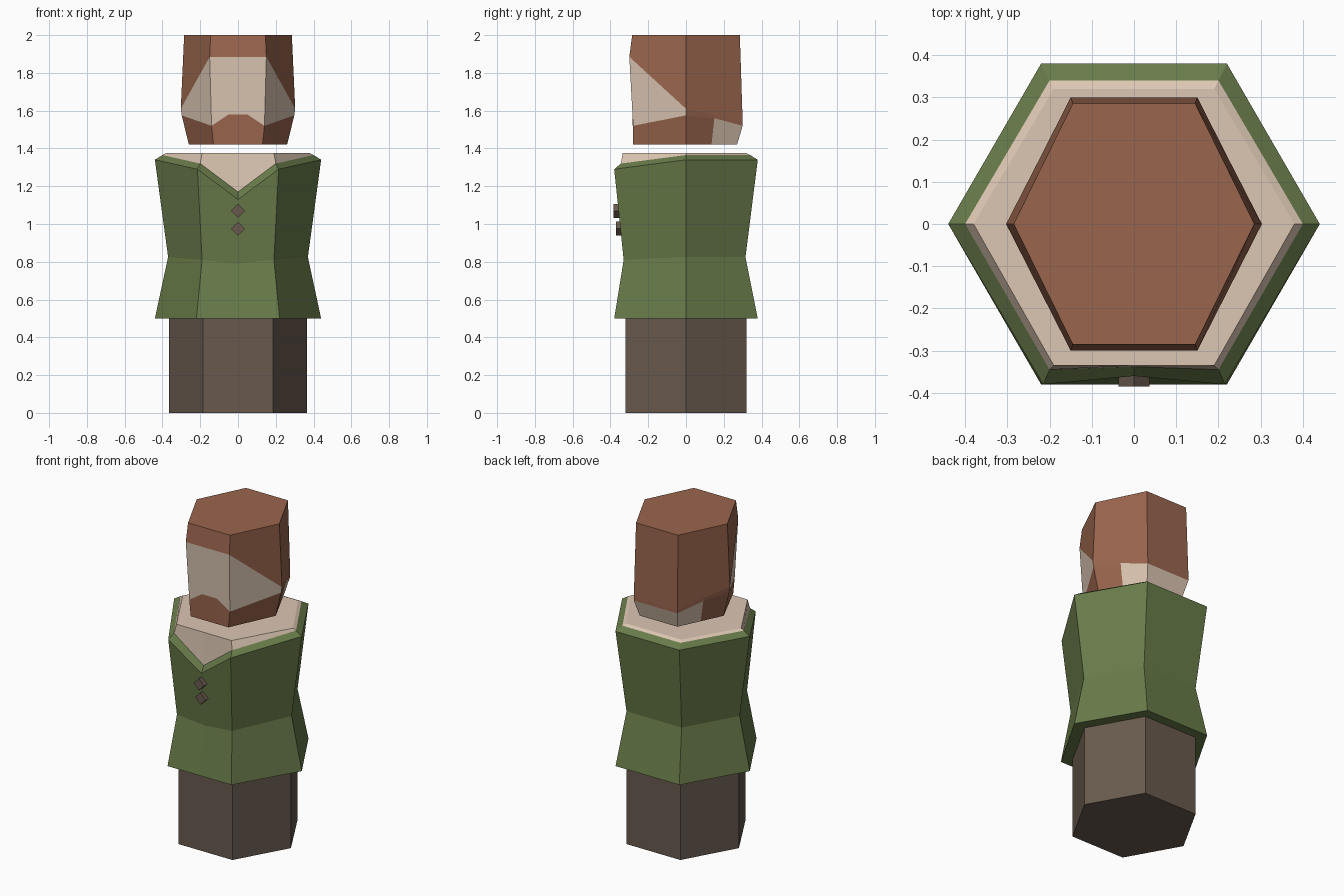
import bpy
import bmesh
import math

default = bpy.data.objects.get("Cube")
if default:
    bpy.data.objects.remove(default, do_unlink=True)


def material(name, rgb):
    mat = bpy.data.materials.new(name)
    mat.use_nodes = True
    mat.diffuse_color = (*rgb, 1)
    mat.node_tree.nodes["Principled BSDF"].inputs["Base Color"].default_value = (*rgb, 1)
    return mat


HAIR = material("russet hair", (0.32, 0.13, 0.075))
SKIN = material("cream", (0.72, 0.57, 0.45))
COAT = material("olive green", (0.14, 0.20, 0.068))
CLOTH = material("grey brown", (0.14, 0.102, 0.076))


def mirrored(half):
    """Close a front-to-back half ring by mirroring it across x = 0."""
    return half + [(-x, y, z) for x, y, z in reversed(half) if x > 0]


def loft(name, halves, mats, pick):
    """Skin stacked half rings; pick(band, centre) gives each face's material slot."""
    bm = bmesh.new()
    rings = [[bm.verts.new(p) for p in mirrored(h)] for h in halves]
    n = len(rings[0])
    bm.faces.new(rings[0][::-1]).material_index = pick(-1, None)
    for band, (low, high) in enumerate(zip(rings, rings[1:])):
        for i in range(n):
            j = (i + 1) % n
            face = bm.faces.new((low[i], low[j], high[j], high[i]))
            face.material_index = pick(band, face.calc_center_median())
    bm.faces.new(rings[-1]).material_index = pick(len(rings) - 1, None)
    mesh = bpy.data.meshes.new(name)
    bm.to_mesh(mesh)
    bm.free()
    for mat in mats:
        mesh.materials.append(mat)
    obj = bpy.data.objects.new(name, mesh)
    bpy.context.collection.objects.link(obj)
    return obj


# Legs: a plain hexagonal block
leg_ring = [(0.185, -0.32), (0.365, 0), (0.185, 0.32)]
loft("legs", [[(x, y, z) for x, y in leg_ring] for z in (0, 0.52)],
     [CLOTH], lambda band, c: 0)

# Coat with a pinched waist, a notched collar and the shirt inside it
coat_rings = [
    [(0, -0.38, 0.5), (0.22, -0.38, 0.5), (0.44, 0, 0.5), (0.22, 0.38, 0.5)],
    [(0, -0.325, 0.79), (0.19, -0.33, 0.81), (0.37, 0, 0.825), (0.19, 0.315, 0.825)],
    [(0, -0.36, 1.13), (0.215, -0.38, 1.29), (0.44, 0, 1.34), (0.22, 0.38, 1.34)],
    [(0, -0.338, 1.17), (0.2, -0.345, 1.32), (0.4, 0, 1.365), (0.2, 0.34, 1.365)],
    [(0, -0.335, 1.375), (0.19, -0.335, 1.375), (0.38, 0, 1.375), (0.19, 0.32, 1.375)],
]
loft("coat_and_shirt", coat_rings, [COAT, SKIN], lambda band, c: int(band >= 3))

# Head: beard band, face band, hair band
head_rings = [
    [(0.05, -0.28, 1.42), (0.13, -0.28, 1.42), (0.26, 0, 1.42), (0.195, 0.135, 1.42), (0.13, 0.27, 1.42)],
    [(0.05, -0.283, 1.58), (0.14, -0.28, 1.52), (0.298, 0, 1.575), (0.225, 0.15, 1.56), (0.15, 0.3, 1.52)],
    [(0.05, -0.3, 1.885), (0.15, -0.3, 1.885), (0.303, 0, 1.61), (0.226, 0.15, 1.58), (0.15, 0.3, 1.54)],
    [(0.05, -0.285, 2), (0.145, -0.285, 2), (0.285, 0, 2), (0.215, 0.143, 2), (0.145, 0.285, 2)],
]


def head_slot(band, c):
    nape = band == 0 and c.y > 0.1
    face = band == 1 and c.y < 0
    return int(nape or face)


loft("head", head_rings, [HAIR, SKIN], head_slot)

# Diamond buttons down the front
for name, z, front in (("upper_button", 1.07, -0.385), ("lower_button", 0.975, -0.37)):
    bpy.ops.mesh.primitive_cylinder_add(
        vertices=4, radius=0.037, depth=0.04,
        location=(0, front + 0.02, z), rotation=(math.pi / 2, 0, 0))
    button = bpy.context.object
    button.name = name
    button.data.materials.append(CLOTH)
